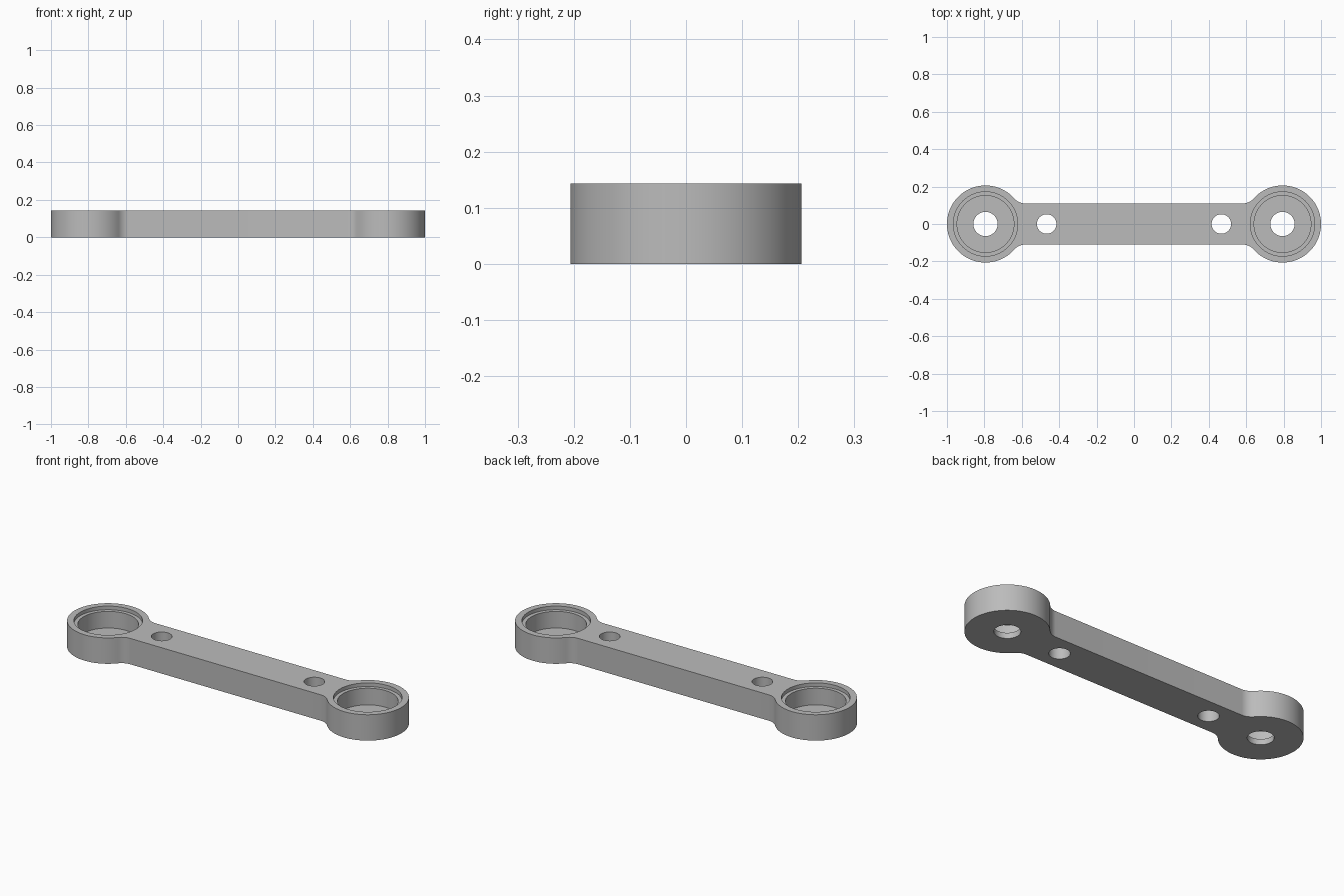
import bpy, bmesh
from math import sin, cos, pi, sqrt, atan2

cube = bpy.data.objects.get("Cube")
if cube:
    bpy.data.objects.remove(cube, do_unlink=True)

HEIGHT = 0.143
END_X, END_R = 0.794, 0.206      # round ends
BAR_Y, FILLET = 0.11, 0.075      # half width of the bar, blend radius

grey = bpy.data.materials.new("light grey")
grey.use_nodes = True
colour = (0.5, 0.5, 0.5, 1)
grey.diffuse_color = colour
grey.node_tree.nodes["Principled BSDF"].inputs["Base Color"].default_value = colour


def arc(cx, cy, r, a, b, n):
    return [(cx + r * cos(a + (b - a) * i / n), cy + r * sin(a + (b - a) * i / n))
            for i in range(n + 1)]


def new_object(name, bm):
    bmesh.ops.recalc_face_normals(bm, faces=bm.faces)
    mesh = bpy.data.meshes.new(name)
    bm.to_mesh(mesh)
    bm.free()
    mesh.materials.append(grey)
    ob = bpy.data.objects.new(name, mesh)
    bpy.context.collection.objects.link(ob)
    return ob


def extrude_outline(name, points, z0, z1):
    bm = bmesh.new()
    face = bm.faces.new([bm.verts.new((x, y, z0)) for x, y in points])
    grown = bmesh.ops.extrude_face_region(bm, geom=[face], use_keep_orig=True)["geom"]
    verts = [v for v in grown if isinstance(v, bmesh.types.BMVert)]
    bmesh.ops.translate(bm, verts=verts, vec=(0, 0, z1 - z0))
    return new_object(name, bm)


# Outline: the right half, rotated half a turn for the left half
fx = END_X - sqrt((END_R + FILLET) ** 2 - (BAR_Y + FILLET) ** 2)
fy = BAR_Y + FILLET
touch = atan2(fy, fx - END_X)
half = arc(fx, -fy, FILLET, pi / 2, pi - touch, 10)
half += arc(END_X, 0, END_R, -touch, touch, 72)[1:-1]
half += arc(fx, fy, FILLET, touch - pi, -pi / 2, 10)
link = extrude_outline("link_arm", half + [(-x, -y) for x, y in half], 0, HEIGHT)


def drill(x, r, z0):
    cutter = extrude_outline("drill_cutter", arc(x, 0, r, 0, 2 * pi, 64)[:-1], z0, HEIGHT + 0.1)
    cutter.hide_render = True
    mod = link.modifiers.new("drill", "BOOLEAN")
    mod.operation, mod.solver, mod.object = "DIFFERENCE", "EXACT", cutter
    bpy.context.view_layer.objects.active = link
    bpy.ops.object.modifier_apply(modifier=mod.name)
    bpy.data.objects.remove(cutter, do_unlink=True)


# Stepped bearing pockets, axle holes and small bolt holes
for side in (-1, 1):
    drill(side * END_X, 0.172, HEIGHT - 0.02)
    drill(side * END_X, 0.152, 0.031)
    drill(side * END_X, 0.065, -0.1)
    drill(side * 0.467, 0.052, -0.1)

bpy.ops.object.select_all(action="DESELECT")
link.select_set(True)
bpy.context.view_layer.objects.active = link
bpy.ops.object.shade_smooth_by_angle(angle=pi / 6)
